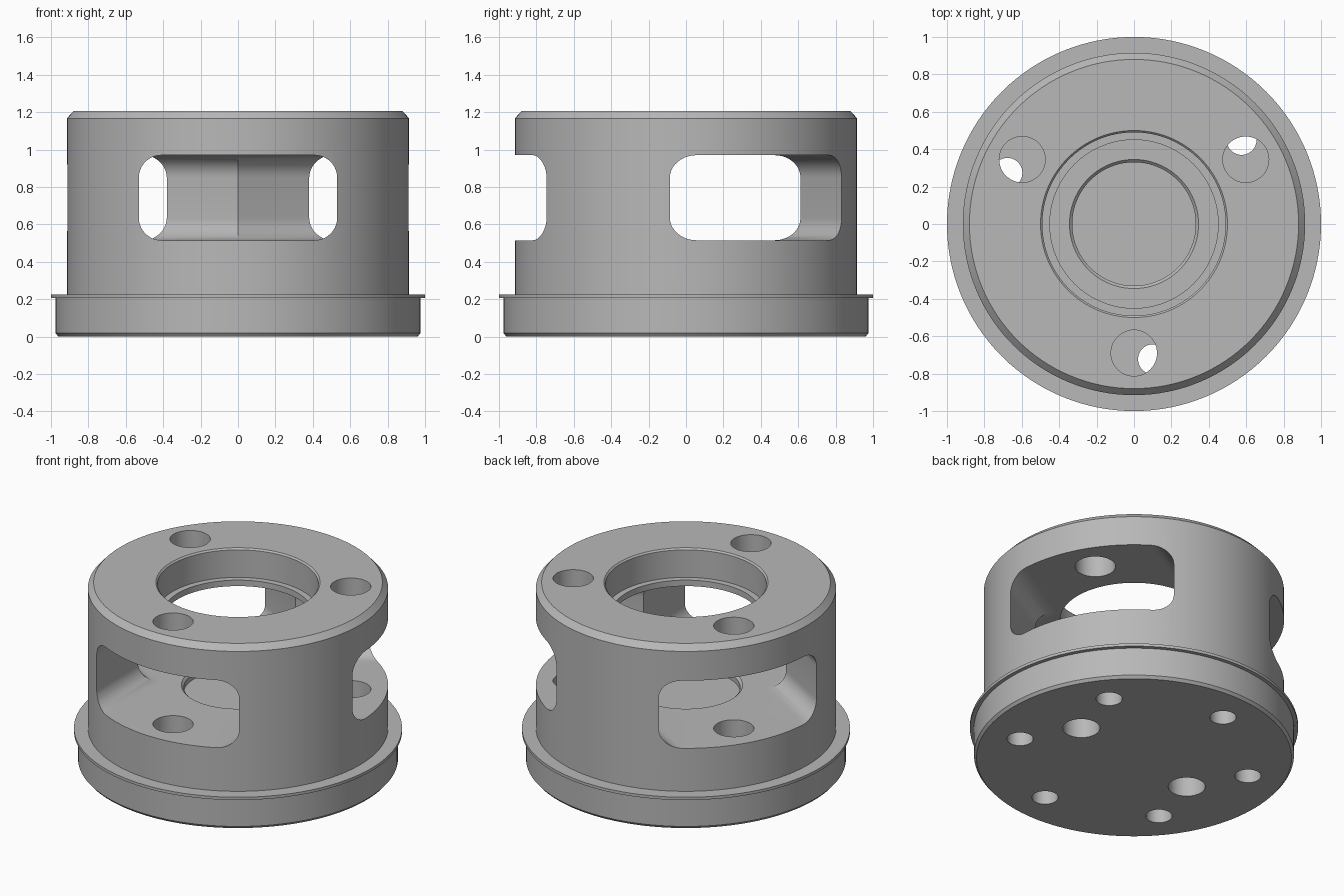
import bpy, bmesh, math
from mathutils import Matrix, Vector

if "Cube" in bpy.data.objects:
    bpy.data.objects.remove(bpy.data.objects["Cube"], do_unlink=True)

# One machined-metal grey
grey = bpy.data.materials.new("machined_grey")
grey.use_nodes = True
colour = (0.48, 0.48, 0.48, 1.0)
grey.diffuse_color = colour
grey.node_tree.nodes["Principled BSDF"].inputs["Base Color"].default_value = colour


def finish(name, bm):
    bmesh.ops.recalc_face_normals(bm, faces=bm.faces)
    mesh = bpy.data.meshes.new(name)
    bm.to_mesh(mesh)
    bm.free()
    mesh.materials.append(grey)
    obj = bpy.data.objects.new(name, mesh)
    bpy.context.collection.objects.link(obj)
    return obj


def lathe(name, profile, segments=128, centre=(0, 0)):
    """Solid of revolution: rings of (radius, z), capped at both ends."""
    bm = bmesh.new()
    rings = []
    for r, z in profile:
        rings.append([bm.verts.new((centre[0] + r * math.cos(2 * math.pi * i / segments),
                                    centre[1] + r * math.sin(2 * math.pi * i / segments), z))
                      for i in range(segments)])
    for a, b in zip(rings, rings[1:]):
        for i in range(segments):
            j = (i + 1) % segments
            bm.faces.new((a[i], a[j], b[j], b[i]))
    bm.faces.new(rings[0])
    bm.faces.new(rings[-1])
    return finish(name, bm)


def polar(radius, degrees):
    a = math.radians(degrees)
    return (radius * math.cos(a), radius * math.sin(a))


def slot(name, degrees, half=0.53, z0=0.515, z1=0.97, fillet=0.12, steps=10):
    """Rounded-rectangle prism running outward from the middle."""
    bm = bmesh.new()
    section = []
    corners = [(half - fillet, z1 - fillet), (-half + fillet, z1 - fillet),
               (-half + fillet, z0 + fillet), (half - fillet, z0 + fillet)]
    for k, (y, z) in enumerate(corners):
        for s in range(steps + 1):
            a = math.pi / 2 * (k + s / steps)
            section.append((y + fillet * math.cos(a), z + fillet * math.sin(a)))
    face = bm.faces.new([bm.verts.new((-0.05, y, z)) for y, z in section])
    ext = bmesh.ops.extrude_face_region(bm, geom=[face], use_keep_orig=True)
    bmesh.ops.translate(bm, vec=Vector((1.3, 0, 0)),
                        verts=[v for v in ext["geom"] if isinstance(v, bmesh.types.BMVert)])
    bmesh.ops.rotate(bm, verts=bm.verts, cent=(0, 0, 0),
                     matrix=Matrix.Rotation(math.radians(degrees), 3, 'Z'))
    return finish(name, bm)


# Turned body: base, thin flange, chamfered cylinder
body = lathe("housing_body", [(0.96, 0), (0.975, 0.018), (0.975, 0.207), (1.0, 0.207),
                              (1.0, 0.226), (0.915, 0.226), (0.915, 1.167), (0.88, 1.205)])

cutters = []
# Three side windows
for angle in (-90, 30, 150):
    cutters.append(slot("window_cutter", angle))
# Stepped bore in the top
cutters.append(lathe("bore_cutter", [(0.45, 0.85), (0.45, 1.01), (0.49, 1.01), (0.49, 1.195),
                                     (0.51, 1.215)]))
# Shallow recess in the chamber floor
cutters.append(lathe("recess_cutter", [(0.33, 0.465), (0.33, 0.50), (0.365, 0.535)]))
# Bolt holes through the top plate and into the floor
for angle in (-90, 30, 150):
    cutters.append(lathe("bolt_hole_cutter", [(0.123, 0.25), (0.123, 1.3)], 48,
                         polar(0.69, angle)))
# Six small holes and two larger holes in the underside
for k in range(6):
    cutters.append(lathe("base_hole_cutter", [(0.08, -0.1), (0.08, 0.30)], 40,
                         polar(0.73, 38 + 60 * k)))
for angle in (8, 188):
    cutters.append(lathe("dowel_hole_cutter", [(0.113, -0.1), (0.113, 0.25)], 40,
                         polar(0.48, angle)))

# Cut everything, then bake the result and drop the cutters
for c in cutters:
    c.hide_render = True
    mod = body.modifiers.new("cut", 'BOOLEAN')
    mod.operation = 'DIFFERENCE'
    mod.solver = 'EXACT'
    mod.object = c
bpy.context.view_layer.update()
baked = bpy.data.meshes.new_from_object(
    body.evaluated_get(bpy.context.evaluated_depsgraph_get()))
body.modifiers.clear()
body.data = baked
baked.name = "housing_body"
for c in cutters:
    bpy.data.objects.remove(c, do_unlink=True)

# Smooth round walls, crisp machined edges
bpy.ops.object.select_all(action='DESELECT')
body.select_set(True)
bpy.context.view_layer.objects.active = body
bpy.ops.object.shade_smooth_by_angle(angle=math.radians(25))
